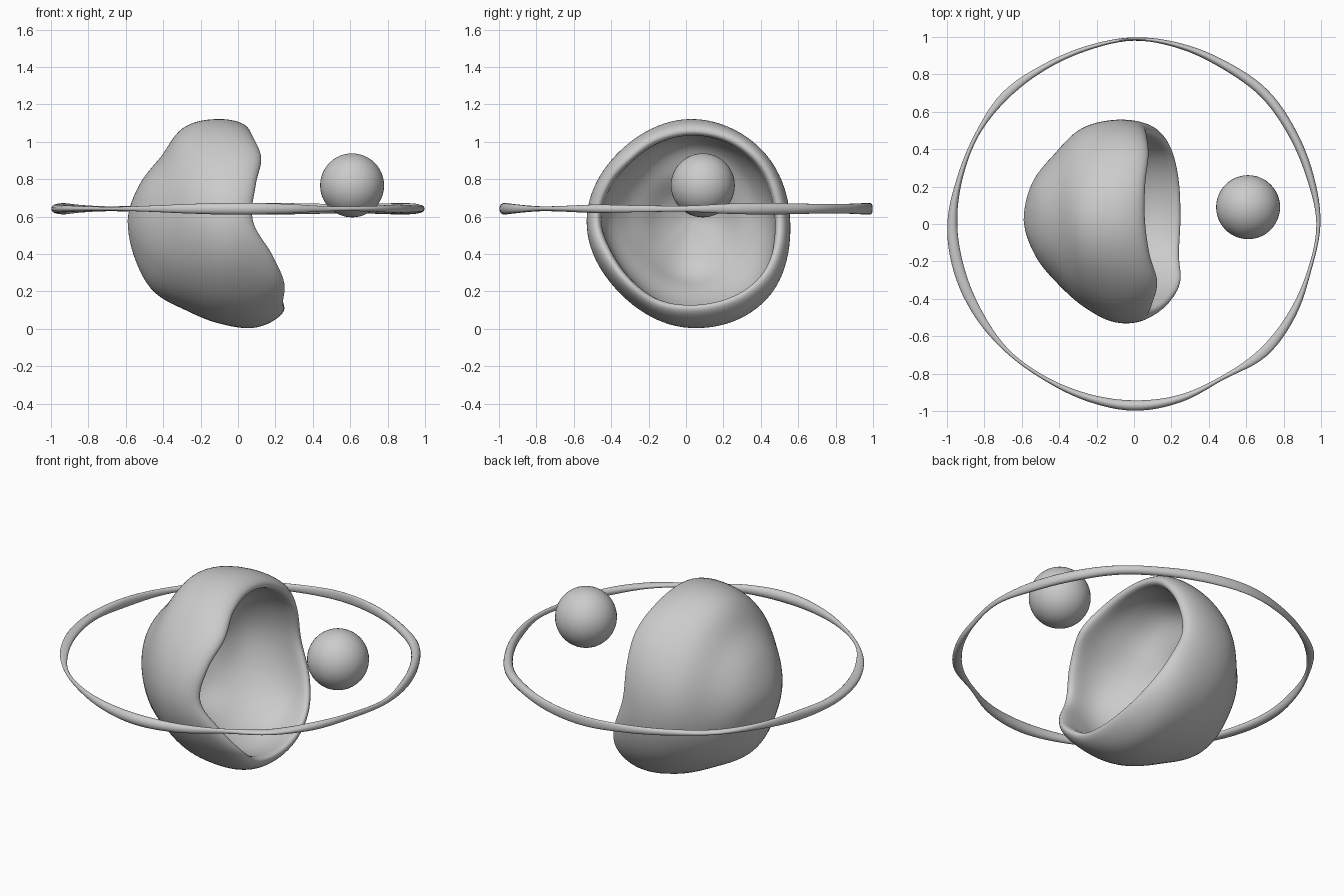
import bpy, math

if "Cube" in bpy.data.objects:
    bpy.data.objects.remove(bpy.data.objects["Cube"])


def spline(vals, u, closed):
    """Catmull-Rom value at index u of a list, periodic or clamped."""
    n = len(vals)
    i = math.floor(u)
    if not closed:
        i = max(0, min(n - 2, i))
    t = u - i
    pick = (lambda k: vals[k % n]) if closed else (lambda k: vals[max(0, min(n - 1, k))])
    a, b, c, d = (pick(i + k) for k in (-1, 0, 1, 2))
    return b + 0.5 * t * (c - a + t * (2*a - 5*b + 4*c - d + t * (3*(b - c) + d - a)))


def make_object(name, verts, faces):
    mesh = bpy.data.meshes.new(name)
    mesh.from_pydata(verts, [], faces)
    mesh.shade_smooth()
    obj = bpy.data.objects.new(name, mesh)
    bpy.context.collection.objects.link(obj)
    return obj


# Lumpy bowl: outer radius every 20 degrees from the back pole,
# one row per 45 degrees around the x axis (starting at +y, then +z)
ROWS = [
    (.59, .580, .553, .565, .545, .52, .50),
    (.59, .570, .540, .555, .545, .53, .51),
    (.59, .560, .535, .575, .550, .51, .48),
    (.59, .560, .530, .540, .530, .52, .50),
    (.59, .560, .530, .535, .555, .54, .52),
    (.59, .570, .550, .530, .540, .54, .56),
    (.59, .588, .590, .555, .560, .58, .56),
    (.59, .580, .570, .570, .580, .59, .56),
]
# Angle of the wavy rim, every 22.5 degrees around
RIM = (98, 98, 99, 97, 97, 100, 105, 101, 99, 111, 118, 117, 118, 117, 113, 106)
CENTRE = (0.0, 0.02, 0.58)
WALL_RIM, WALL_BACK = 0.075, 0.17
SEG, STEPS = 96, 48


def bowl_point(j, q):
    """q runs 0..1 over the outside, 1..2 back down the inside."""
    u = j / SEG
    phi = u * math.tau
    side = q if q <= 1 else 2 - q
    s = math.sin(side * math.pi / 2)
    theta = s * spline(RIM, u * len(RIM), True)
    r = spline([spline(row, theta / 20, False) for row in ROWS], u * 8, True)
    lip = math.sqrt(max(0, 1 - s ** 24))
    wall = WALL_RIM + (WALL_BACK - WALL_RIM) * (1 - s * s) ** 1.5
    r -= WALL_RIM / 2 * (1 - lip) if q <= 1 else wall - WALL_RIM / 2 * (1 - lip)
    th = math.radians(theta)
    return (CENTRE[0] - r * math.cos(th),
            CENTRE[1] + r * math.sin(th) * math.cos(phi),
            CENTRE[2] + r * math.sin(th) * math.sin(phi))


verts = [bowl_point(j, i / STEPS) for i in range(1, 2 * STEPS) for j in range(SEG)]
faces = []
for i in range(2 * STEPS - 2):
    for j in range(SEG):
        k = (j + 1) % SEG
        faces.append((i*SEG + j, (i+1)*SEG + j, (i+1)*SEG + k, i*SEG + k))
outer, inner = len(verts), len(verts) + 1
verts += [bowl_point(0, 0), bowl_point(0, 2)]
last = (2 * STEPS - 2) * SEG
for j in range(SEG):
    k = (j + 1) % SEG
    faces += [(outer, j, k), (inner, last + k, last + j)]
make_object("hollow_shell", verts, faces)

# Uneven ring: outer radius, inner radius and half height every 15 degrees
OUTER = (.997, .995, 1.0, 1.012, 1.0, .998, .998, .985, .982, .995, .978, .978,
         .998, .997, .985, .970, .964, .980, .998, .985, .960, 1.0, .995, .980)
INNER = (.975, .955, .952, .960, .955, .968, .980, .960, .950, .950, .955, .948,
         .945, .937, .937, .948, .942, .940, .943, .945, .938, .948, .952, .960)
HIGH = (.016, .028, .030, .026, .026, .030, .030, .024, .018, .013, .020, .030,
        .024, .020, .014, .010, .016, .026, .032, .026, .014, .014, .022, .018)
N, M = 144, 16
verts, faces = [], []
for i in range(N):
    a = i / N * math.tau
    ro, ri, h = (spline(t, i / N * 24, True) for t in (OUTER, INNER, HIGH))
    for j in range(M):
        b = j / M * math.tau
        r = (ro + ri) / 2 + (ro - ri) / 2 * math.cos(b)
        verts.append((r * math.cos(a), r * math.sin(a), 0.642 + h * math.sin(b)))
        k, n = (j + 1) % M, (i + 1) % N
        faces.append((i*M + j, n*M + j, n*M + k, i*M + k))
make_object("orbit_ring", verts, faces)

# Floating ball
bpy.ops.mesh.primitive_uv_sphere_add(segments=48, ring_count=24, radius=0.171,
                                     location=(0.61, 0.09, 0.767))
bpy.context.object.name = "ball"
bpy.ops.object.shade_smooth()
